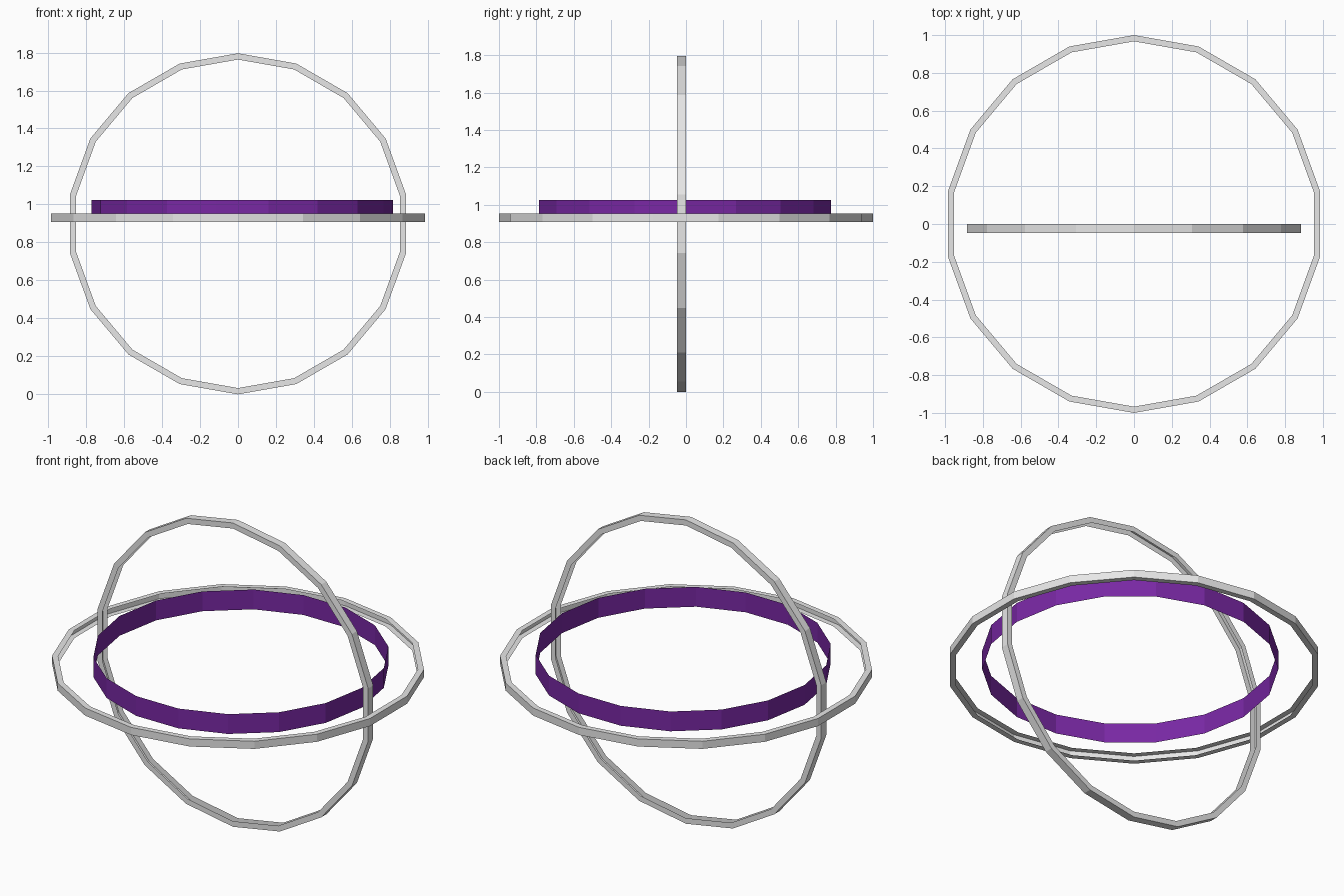
import bpy
import math
from mathutils import Matrix, Vector

cube = bpy.data.objects.get("Cube")
if cube:
    bpy.data.objects.remove(cube, do_unlink=True)

SIDES = 18


def material(name, color):
    mat = bpy.data.materials.new(name)
    mat.use_nodes = True
    mat.diffuse_color = color
    mat.node_tree.nodes["Principled BSDF"].inputs["Base Color"].default_value = color
    return mat


def ring(name, profile, start, matrix, mat):
    """Sweep an open (radius, height) profile around the local z axis."""
    n = len(profile)
    verts, faces = [], []
    for i in range(SIDES):
        a = start + math.tau * i / SIDES
        verts += [matrix @ Vector((r * math.cos(a), r * math.sin(a), h)) for r, h in profile]
        j = (i + 1) % SIDES
        faces += [(i * n + k, j * n + k, j * n + k + 1, i * n + k + 1) for k in range(n - 1)]
    mesh = bpy.data.meshes.new(name)
    mesh.from_pydata(verts, [], faces)
    mesh.materials.append(mat)
    obj = bpy.data.objects.new(name, mesh)
    bpy.context.collection.objects.link(obj)
    return obj


def channel(radius, width, height):
    """Outer wall with two flanges, open towards the centre."""
    inner = radius - width
    return [(inner, 0), (radius, 0), (radius, height), (inner, height)]


grey = material("light grey", (0.8, 0.8, 0.8, 1))
purple = material("deep purple", (0.19, 0.021, 0.37, 1))

# Large horizontal ring, with a corner pointing to the front
ring("horizontal_ring", channel(1.0, 0.033, 0.045), math.pi / 2,
     Matrix.Translation((0, 0, 0.907)), grey)

# Upright ring, with a corner at the top
ring("upright_ring", channel(0.898, 0.033, 0.047), math.pi / 2,
     Matrix.Translation((0, 0, 0.898)) @ Matrix.Rotation(math.pi / 2, 4, "X"), grey)

# Thin inner band, with a corner pointing sideways
ring("inner_band", [(0.793, 0), (0.793, 0.117)], 0,
     Matrix.Translation((0.022, -0.005, 0.907)), purple)
